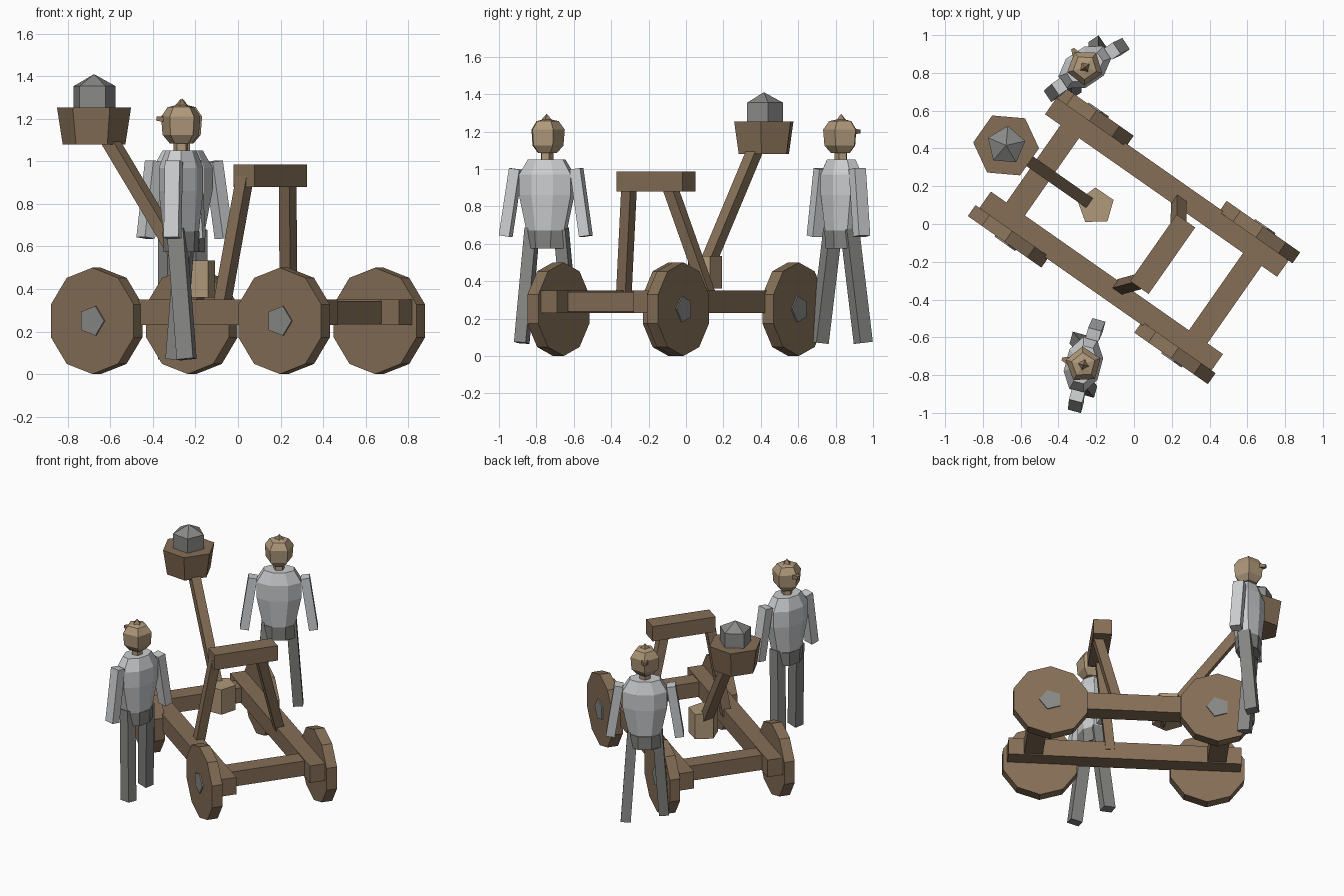
import bpy, bmesh, math
from mathutils import Matrix, Vector

if "Cube" in bpy.data.objects:
    bpy.data.objects.remove(bpy.data.objects["Cube"])


def material(name, rgb):
    m = bpy.data.materials.new(name)
    m.diffuse_color = (*rgb, 1)
    m.use_nodes = True
    m.node_tree.nodes["Principled BSDF"].inputs["Base Color"].default_value = m.diffuse_color
    return m


WOOD = material("brown wood", (0.235, 0.158, 0.095))
TAN = material("tan", (0.43, 0.315, 0.195))
BROWN = material("light brown", (0.31, 0.21, 0.12))
STONE = material("grey stone", (0.25, 0.25, 0.245))
LEGGING = material("dark grey cloth", (0.235, 0.235, 0.23))
SHIRT = material("light grey cloth", (0.60, 0.61, 0.62))


def finish(name, bm, mat, M):
    bmesh.ops.remove_doubles(bm, verts=bm.verts, dist=0.0005)
    bmesh.ops.transform(bm, matrix=M, verts=bm.verts)
    bmesh.ops.recalc_face_normals(bm, faces=bm.faces)
    me = bpy.data.meshes.new(name)
    bm.to_mesh(me)
    bm.free()
    me.materials.append(mat)
    ob = bpy.data.objects.new(name, me)
    bpy.context.collection.objects.link(ob)
    return ob


def loft(name, levels, n, phase, mat, M):
    """Stack of n-sided rings (z, rx, ry); a zero radius makes a point."""
    bm = bmesh.new()
    rings = []
    for z, rx, ry in levels:
        rings.append([bm.verts.new((rx * math.cos(a), ry * math.sin(a), z))
                      for a in (math.radians(phase) + math.tau * i / n for i in range(n))])
    for lo, hi in zip(rings, rings[1:]):
        for i in range(n):
            j = (i + 1) % n
            bm.faces.new((lo[i], lo[j], hi[j], hi[i]))
    bm.faces.new(rings[0][::-1])
    bm.faces.new(rings[-1])
    bmesh.ops.dissolve_degenerate(bm, edges=bm.edges, dist=0.0001)
    return finish(name, bm, mat, M)


def beam(name, a, b, wx, wy, mat, M):
    """Straight bar from a to b; wx is the size along local x, wy across it."""
    a, b = Vector(a), Vector(b)
    z = (b - a).normalized()
    ref = Vector((1, 0, 0))
    if abs(z.x) > 0.95:
        ref = Vector((0, 1, 0))
    x = (ref - z * ref.dot(z)).normalized()
    y = z.cross(x)
    rot = Matrix((x, y, z)).transposed().to_4x4()
    bm = bmesh.new()
    bmesh.ops.create_cube(bm, size=1)
    size = Matrix.Diagonal((wx, wy, (b - a).length, 1))
    return finish(name, bm, mat, M @ Matrix.Translation((a + b) / 2) @ rot @ size)


def place(x, y, deg):
    return Matrix.Translation((x, y, 0)) @ Matrix.Rotation(math.radians(deg), 4, 'Z')


# Catapult: local x runs along the rails
C = place(0, -0.054, -35)
for s, side in ((-1, "left"), (1, "right")):
    beam(side + "_rail", (-0.75, s * 0.31, 0.29), (0.75, s * 0.31, 0.29), 0.12, 0.12, WOOD, C)
    for e, end in ((-1, "back"), (1, "front")):
        W = C @ Matrix.Translation((e * 0.538, 0, 0.25)) @ Matrix.Rotation(-math.pi / 2, 4, 'X')
        loft(f"{side}_{end}_wheel", [(s * 0.355, 0.25, 0.25), (s * 0.426, 0.25, 0.25)],
             10, 90, WOOD, W)
        loft(f"{side}_{end}_hub", [(s * 0.36, 0.073, 0.073), (s * 0.434, 0.073, 0.073)],
             5, 0, STONE, W)
for e, end in ((-1, "back"), (1, "front")):
    beam(end + "_crossbeam", (e * 0.59, -0.27, 0.29), (e * 0.59, 0.27, 0.29), 0.12, 0.105, WOOD, C)

# Stop frame: two leaning posts and a top bar
beam("left_post", (0.095, -0.275, 0.30), (0.17, -0.185, 0.93), 0.06, 0.06, WOOD, C)
beam("right_post", (0.09, 0.285, 0.30), (0.215, 0.10, 0.93), 0.06, 0.06, WOOD, C)
beam("stop_bar", (0.185, -0.215, 0.933), (0.185, 0.215, 0.933), 0.12, 0.105, WOOD, C)

# Throwing arm, pivot block, bucket and stone
beam("throwing_arm", (-0.202, 0, 0.365), (-0.745, 0, 1.11), 0.062, 0.062, WOOD, C)
loft("pivot_block", [(0.36, 0.10, 0.10), (0.535, 0.10, 0.10)], 5, 55 + 72, TAN,
     C @ Matrix.Translation((-0.25, 0.005, 0)))
B = Matrix.Translation((-0.677, 0.416, 0))
loft("bucket", [(1.08, 0.148, 0.148), (1.254, 0.175, 0.175)], 6, -5, WOOD, B)
loft("stone", [(1.17, 0, 0), (1.23, 0.104, 0.104), (1.354, 0.104, 0.104), (1.41, 0, 0)],
     5, 13, STONE, B)


# People: local x runs along the shoulders, local y is forward
def person(tag, P):
    for s, side in ((-1, "left"), (1, "right")):
        beam(f"{tag}_{side}_leg", (s * 0.08, 0, 0.68), (s * 0.122, s * 0.06, 0.07),
             0.065, 0.08, LEGGING, P)
        beam(f"{tag}_{side}_arm", (s * 0.168, -0.01, 1.0), (s * 0.222, -0.018, 0.64),
             0.058, 0.072, SHIRT, P)
    loft(tag + "_hips", [(0.575, 0.11, 0.08), (0.67, 0.115, 0.085)], 8, 22.5, LEGGING, P)
    loft(tag + "_torso", [(0.65, 0.108, 0.08), (0.86, 0.155, 0.10), (0.97, 0.155, 0.10),
                          (1.05, 0.105, 0.07)], 8, 22.5, SHIRT, P)
    loft(tag + "_neck", [(1.02, 0.036, 0.036), (1.11, 0.036, 0.036)], 5, 90, TAN, P)
    loft(tag + "_head", [(1.085, 0.055, 0.055), (1.125, 0.09, 0.09), (1.21, 0.097, 0.097),
                         (1.255, 0.065, 0.065), (1.27, 0, 0)], 5, 90, TAN, P)
    loft(tag + "_hair_tuft", [(1.245, 0.045, 0.045), (1.295, 0, 0)], 4, 0, BROWN, P)
    # pointed nose: a four-sided cone aimed forward
    N = P @ Matrix.Translation((0, 0, 1.2)) @ Matrix.Rotation(-math.pi / 2, 4, 'X')
    loft(tag + "_nose", [(0.04, 0.05, 0.024), (0.118, 0.012, 0.014)], 4, 45, BROWN, N)


person("rear_crewman", place(-0.26, 0.83, 34))
person("front_crewman", place(-0.268, -0.745, 75))
